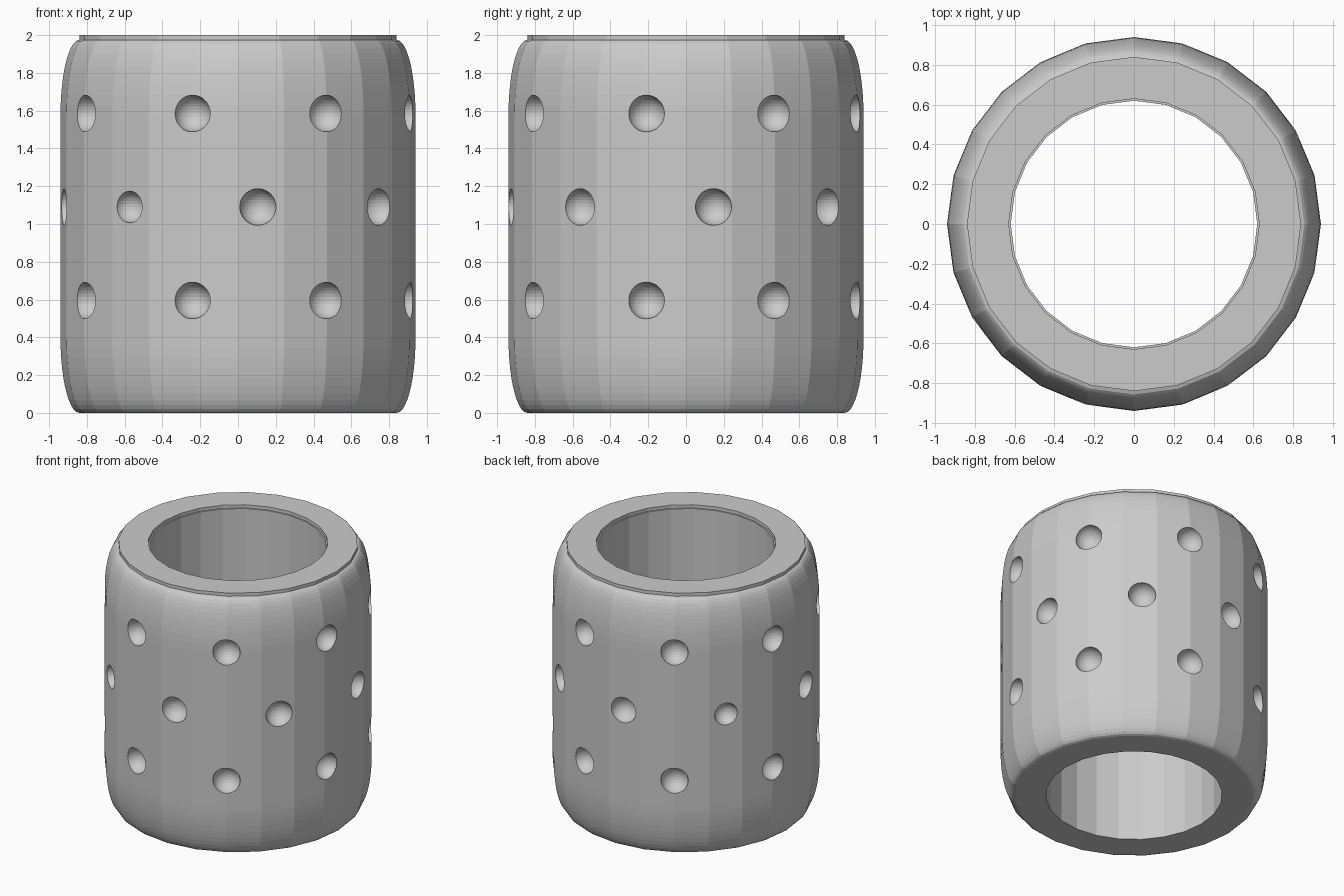
import bpy, bmesh
from math import radians, sin, cos, pi

if "Cube" in bpy.data.objects:
    bpy.data.objects.remove(bpy.data.objects["Cube"])

SIDES = 24


def lathe(name, profile):
    """Revolve a closed (radius, z) profile into a faceted ring."""
    bm = bmesh.new()
    rings = []
    for i in range(SIDES):
        a = 2 * pi * i / SIDES
        rings.append([bm.verts.new((r * cos(a), r * sin(a), z)) for r, z in profile])
    n = len(profile)
    for i in range(SIDES):
        p, q = rings[i], rings[(i + 1) % SIDES]
        for j in range(n):
            k = (j + 1) % n
            bm.faces.new((p[j], q[j], q[k], p[k]))
    bmesh.ops.recalc_face_normals(bm, faces=bm.faces)
    me = bpy.data.meshes.new(name)
    bm.to_mesh(me)
    bm.free()
    ob = bpy.data.objects.new(name, me)
    bpy.context.collection.objects.link(ob)
    return ob


# Barrel body: straight bore, elliptically rounded ends
STEPS, Z0, Z1, CURVE = 10, 0.0, 1.975, 0.4
arc = []
for i in range(STEPS + 1):
    t = radians(10 + 80 * i / STEPS)
    arc.append((0.84 + 0.1 * sin(t), CURVE * (1 - cos(t))))
outer = [(0.84, Z0)] + arc + [(r, Z1 - z) for r, z in reversed(arc)] + [(0.84, Z1)]
body = lathe("barrel_body", [(0.62, Z0)] + outer + [(0.62, Z1)])

# Dimples: three staggered rows of spherical pits
outer_row = [-150, -105, -60, -13, 30, 75, 120, 166]
middle_row = [-128, -83.5, -37, 9, 53.5, 97, 142.5, -171]
small = (-128, 142.5)
bm = bmesh.new()


def pit(angle, z, radius):
    a = radians(angle)
    geo = bmesh.ops.create_uvsphere(bm, u_segments=32, v_segments=16, radius=radius)
    bmesh.ops.translate(bm, verts=geo["verts"], vec=(0.935 * cos(a), 0.935 * sin(a), z))


for a in outer_row:
    pit(a, 0.595, 0.097)
    pit(a, 1.585, 0.097)
for a in middle_row:
    pit(a, 1.09, 0.084 if a in small else 0.097)
me = bpy.data.meshes.new("dimple_cutter")
bm.to_mesh(me)
bm.free()
cutter = bpy.data.objects.new("dimple_cutter", me)
bpy.context.collection.objects.link(cutter)
cutter.hide_render = True
cutter.hide_viewport = True
cutter.display_type = 'WIRE'
mod = body.modifiers.new("dimples", 'BOOLEAN')
mod.operation = 'DIFFERENCE'
mod.solver = 'EXACT'
mod.object = cutter

# Thin flat rim on the top end
lathe("top_rim", [(0.63, 1.975), (0.84, 1.975), (0.84, 2.0), (0.63, 2.0)])
